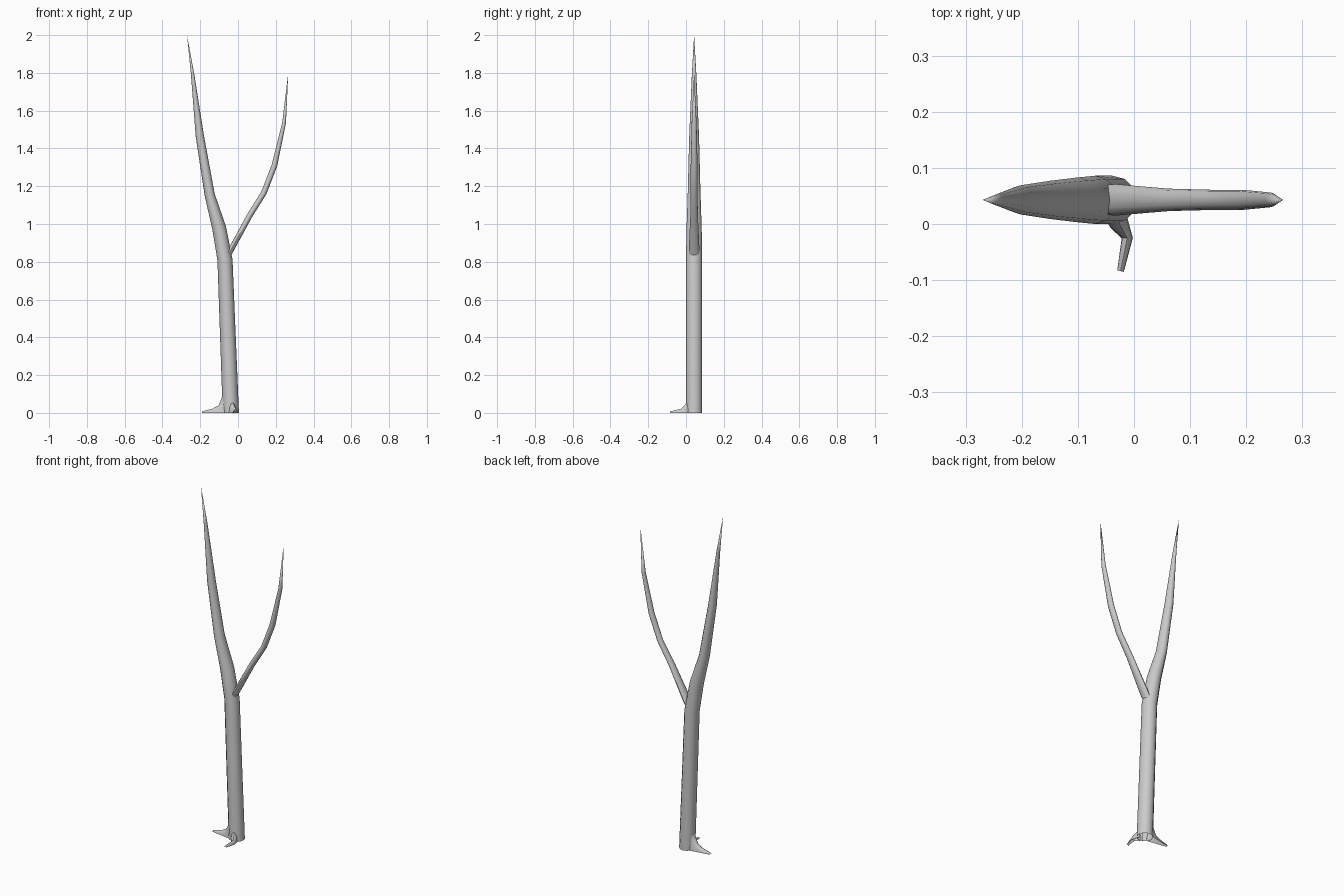
import bpy, bmesh, math
from mathutils import Vector

if "Cube" in bpy.data.objects:
    bpy.data.objects.remove(bpy.data.objects["Cube"])

SIDES = 12


def make_object(name, rings, closed):
    """Skin a list of rings (or open arches) into a smooth shaded object."""
    bm = bmesh.new()
    rows = [[bm.verts.new(p) for p in ring] for ring in rings]
    n = len(rows[0])
    for a, b in zip(rows, rows[1:]):
        for i in range(n if closed else n - 1):
            j = (i + 1) % n
            bm.faces.new((a[i], a[j], b[j], b[i]))
    bmesh.ops.remove_doubles(bm, verts=bm.verts, dist=0.0003)
    bmesh.ops.recalc_face_normals(bm, faces=bm.faces)
    mesh = bpy.data.meshes.new(name)
    bm.to_mesh(mesh)
    bm.free()
    ob = bpy.data.objects.new(name, mesh)
    bpy.context.collection.objects.link(ob)
    bpy.context.view_layer.objects.active = ob
    ob.select_set(True)
    bpy.ops.object.shade_smooth_by_angle(angle=math.radians(40))
    ob.select_set(False)


def limb(name, path, level_base=False):
    """Tapered tube in the xz plane; path rows are x, z, radius in plane, radius in y."""
    rings = []
    for k, (x, z, r, ry) in enumerate(path):
        a, b = path[max(k - 1, 0)], path[min(k + 1, len(path) - 1)]
        t = Vector((b[0] - a[0], 0, b[1] - a[1])).normalized()
        side = Vector((t.z, 0, -t.x))
        if level_base and k == 0:
            side = Vector((1, 0, 0))
        rings.append([Vector((x, 0.043, z)) + side * r * math.cos(u) + Vector((0, ry * math.sin(u), 0))
                      for u in (2 * math.pi * i / SIDES for i in range(SIDES))])
    make_object(name, rings, True)


def root(name, path):
    """Arched root, open below; path rows are x, y, half width, height."""
    rings = []
    for k, (x, y, w, h) in enumerate(path):
        a, b = path[max(k - 1, 0)], path[min(k + 1, len(path) - 1)]
        t = Vector((b[0] - a[0], b[1] - a[1], 0)).normalized()
        side = Vector((-t.y, t.x, 0))
        rings.append([Vector((x, y, h * math.sin(u))) + side * w * math.cos(u)
                      for u in (math.pi * i / 6 for i in range(7))])
    make_object(name, rings, False)


# Trunk, bending left into a long point
limb("trunk", [(-0.038, 0, 0.043, 0.043), (-0.069, 0.81, 0.040, 0.043),
               (-0.100, 0.98, 0.037, 0.040), (-0.150, 1.155, 0.027, 0.034),
               (-0.202, 1.465, 0.022, 0.026), (-0.240, 1.79, 0.009, 0.012),
               (-0.270, 2.0, 0.0001, 0.0001)], True)

# Side branch, curving up on the right
limb("branch", [(-0.055, 0.83, 0.015, 0.026), (-0.033, 0.87, 0.015, 0.028),
                (0.062, 1.045, 0.015, 0.020), (0.137, 1.165, 0.015, 0.018),
                (0.193, 1.31, 0.015, 0.018), (0.244, 1.535, 0.010, 0.013),
                (0.266, 1.80, 0.0001, 0.0001)])

# Roots
root("left_root", [(-0.070, 0.043, 0.026, 0.14), (-0.084, 0.043, 0.024, 0.085),
                   (-0.103, 0.043, 0.020, 0.04), (-0.135, 0.043, 0.015, 0.022),
                   (-0.190, 0.043, 0.006, 0.008)])
root("front_root", [(-0.034, 0.018, 0.020, 0.07), (-0.026, 0.000, 0.017, 0.05),
                    (-0.012, -0.025, 0.010, 0.022), (-0.024, -0.084, 0.006, 0.008)])
